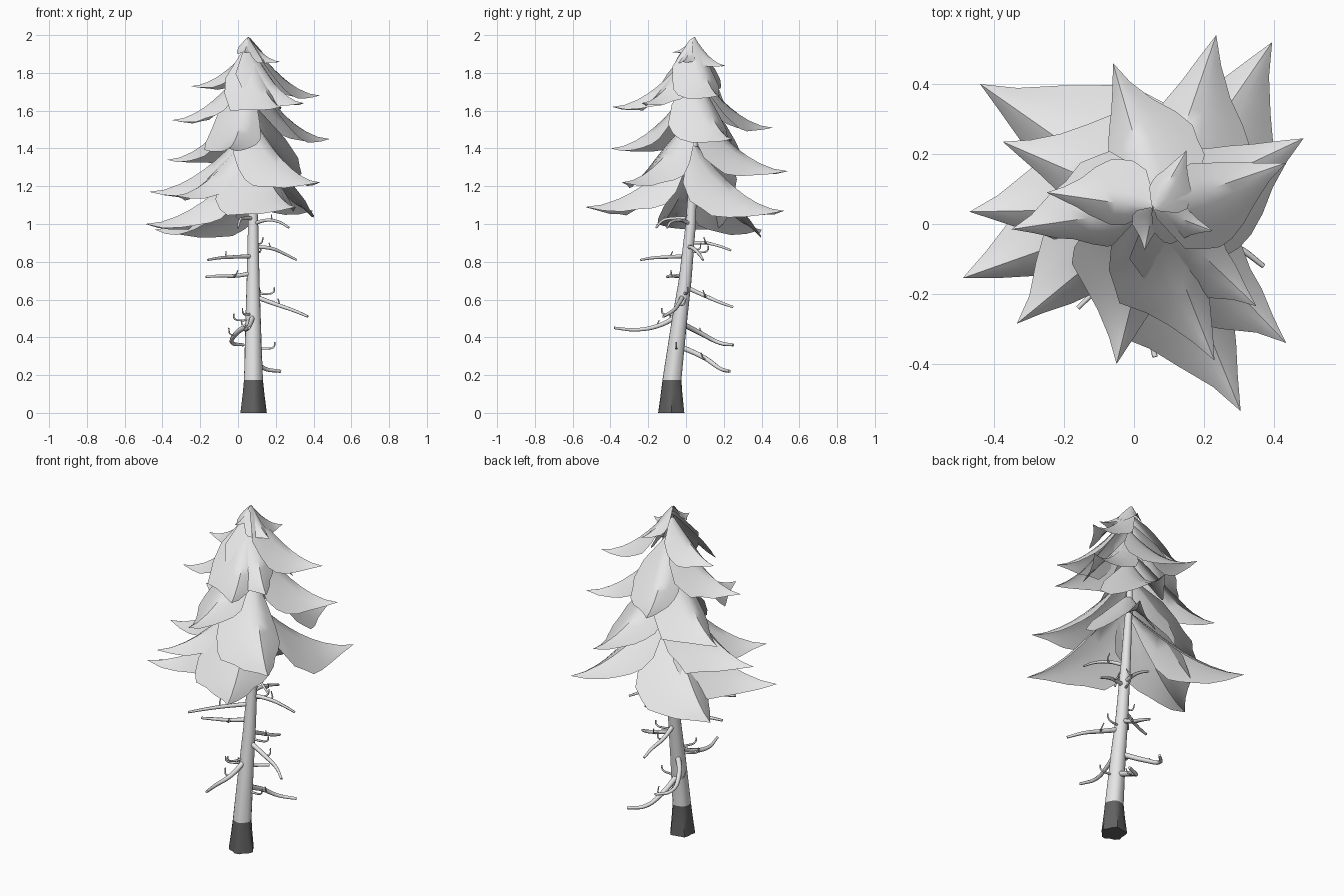
import bpy, bmesh, math, random
from mathutils import Vector

random.seed(4)
if "Cube" in bpy.data.objects:
    bpy.data.objects.remove(bpy.data.objects["Cube"])


def material(name, value):
    m = bpy.data.materials.new(name)
    m.use_nodes = True
    col = (value, value, value, 1)
    m.diffuse_color = col
    m.node_tree.nodes["Principled BSDF"].inputs["Base Color"].default_value = col
    return m


NEEDLES = material("pale foliage", 0.8)
WOOD = material("pale bark", 0.78)
DARK = material("dark root bark", 0.12)


def finish(name, bm, mats):
    mesh = bpy.data.meshes.new(name)
    bm.normal_update()
    bm.to_mesh(mesh)
    bm.free()
    ob = bpy.data.objects.new(name, mesh)
    bpy.context.collection.objects.link(ob)
    for m in mats:
        mesh.materials.append(m)
    bpy.ops.object.select_all(action='DESELECT')
    ob.select_set(True)
    bpy.context.view_layer.objects.active = ob
    bpy.ops.object.shade_smooth_by_angle(angle=math.radians(50))


# Leaning trunk: height, lean in y, radius
TRUNK = [(0, -.077, .066), (.1, -.075, .056), (.175, -.073, .05), (.45, -.04, .042),
         (.7, -.005, .034), (1.0, .025, .027), (1.4, .045, .018), (1.93, .045, .006)]


def trunk_y(z):
    for (z0, y0, _), (z1, y1, _) in zip(TRUNK, TRUNK[1:]):
        if z <= z1:
            return y0 + (y1 - y0) * (z - z0) / (z1 - z0)
    return TRUNK[-1][1]


def trunk_x(z):
    return .08 - .025 * max(0, z - 1)


def make_trunk():
    bm = bmesh.new()
    sides = 16
    rings = []
    for z, y, r in TRUNK:
        ring = []
        for i in range(sides):
            a = math.tau * i / sides
            flute = 1 + .12 * math.cos(5 * a + .6) * max(0, 1 - z / .3)
            ring.append(bm.verts.new((trunk_x(z) + r * flute * math.cos(a),
                                      y + r * flute * math.sin(a), z)))
        rings.append(ring)
    for k, (lo, hi) in enumerate(zip(rings, rings[1:])):
        for i in range(sides):
            j = (i + 1) % sides
            f = bm.faces.new((lo[i], lo[j], hi[j], hi[i]))
            f.material_index = 1 if k < 2 else 0
    bm.faces.new(rings[0][::-1]).material_index = 1
    bm.faces.new(rings[-1])
    finish("trunk", bm, [WOOD, DARK])


# Boughs: lopsided drooping sheets. Ribs: position along the bough,
# width of the broad clockwise side, width of the narrow side
RIBS = [(0, .08, .02), (.12, .35, .12), (.25, .42, .2), (.36, .42, .22), (.46, .4, .19),
        (.58, .29, .14), (.7, .19, .1), (.85, .08, .05), (1, 0, 0)]
CROSS = [-1, -.75, -.5, -.25, 0, .5, 1]


def make_bough(name, tip, rise):
    tip = Vector(tip)
    root_z = min(tip.z + rise, 1.99)
    root = Vector((trunk_x(root_z), trunk_y(root_z), root_z))
    flat = Vector((tip.x - root.x, tip.y - root.y, 0))
    length = flat.length
    side = Vector((-flat.y, flat.x, 0)).normalized()
    bm = bmesh.new()
    rows = []
    for t, broad, narrow in RIBS:
        ridge = root + flat * t
        ridge.z = tip.z + (root_z - tip.z) * (1 - t) ** 1.8
        if t == 1:
            rows.append([bm.verts.new(tip)])
            continue
        row = []
        wobble = random.uniform(.93, 1.07)
        for v in CROSS:
            spread = length * wobble * (broad if v < 0 else narrow)
            droop = .65 if v < 0 else 1.05
            p = ridge + side * spread * v
            p.z -= droop * spread * abs(v) ** 1.35
            row.append(bm.verts.new(p))
        rows.append(row)
    for a, b in zip(rows, rows[1:]):
        for i in range(len(CROSS) - 1):
            if len(b) == 1:
                bm.faces.new((a[i + 1], a[i], b[0]))
            else:
                bm.faces.new((a[i + 1], a[i], b[i], b[i + 1]))
    bmesh.ops.recalc_face_normals(bm, faces=bm.faces)
    if sum(f.normal.z for f in bm.faces) < 0:
        bmesh.ops.reverse_faces(bm, faces=bm.faces)
    finish(name, bm, [NEEDLES])


# Rise from tip to root, then the tips of each tier
BOUGHS = {
    "lower": (.36, [(-.44, .40, .97), (-.49, -.155, 1.0), (.395, .52, 1.07), (.305, -.535, 1.09),
                    (-.47, .035, 1.17), (-.335, -.285, 1.15), (.435, -.34, 1.22)]),
    "middle": (.36, [(.235, .54, 1.28), (-.375, .235, 1.34),
                     (-.05, -.40, 1.4), (.485, .245, 1.45)]),
    "upper": (.32, [(-.06, .46, 1.51), (-.35, -.015, 1.55), (.23, -.39, 1.62),
                    (.35, -.235, 1.64), (.435, .175, 1.68)]),
    "top": (.2, [(-.25, .09, 1.73), (.15, .21, 1.84), (.225, -.02, 1.86), (.03, -.075, 1.91)]),
}


# Bare branches as tapered tubes
def make_branch(name, points, radius):
    cu = bpy.data.curves.new(name, 'CURVE')
    cu.dimensions = '3D'
    cu.bevel_depth = radius
    cu.bevel_resolution = 1
    cu.use_fill_caps = True
    cu.resolution_u = 5
    sp = cu.splines.new('BEZIER')
    sp.bezier_points.add(len(points) - 1)
    for i, (bp, co) in enumerate(zip(sp.bezier_points, points)):
        bp.co = co
        bp.handle_left_type = bp.handle_right_type = 'AUTO'
        bp.radius = 1 - .5 * i / (len(points) - 1)
    cu.materials.append(WOOD)
    bpy.context.collection.objects.link(bpy.data.objects.new(name, cu))


# Each branch: starting height, then the points it passes through
BRANCHES = [
    (.36, (.09, .1, .29), (.14, .18, .235), (.225, .23, .22)),
    (.48, (-.01, .08, .42), (-.03, .18, .37), (.03, .25, .36)),
    (.52, (.06, -.15, .46), (.04, -.27, .44), (.06, -.38, .45)),
    (.62, (.2, -.04, .575), (.3, -.07, .54), (.37, -.12, .51)),
    (.67, (.08, .1, .62), (.1, .18, .585), (.1, .25, .56)),
    (.74, (-.02, -.04, .725), (-.1, -.08, .725), (-.17, -.1, .72)),
    (.83, (-.03, -.1, .825), (-.1, -.18, .82), (-.16, -.24, .81)),
    (.88, (.18, .04, .87), (.25, .07, .84), (.31, .09, .81)),
    (.9, (.09, .1, .9), (.1, .17, .885), (.1, .24, .86)),
    (1.0, (.15, -.03, 1.02), (.22, -.08, 1.01), (.27, -.1, .98)),
    (1.03, (.03, -.06, 1.03), (.01, -.12, 1.02), (0, -.16, .98)),
]

make_trunk()
for tier, (rise, tips) in BOUGHS.items():
    for n, tip in enumerate(tips):
        make_bough(f"{tier}_bough_{n + 1}", tip, rise)

for n, (z, *path) in enumerate(BRANCHES):
    start = (trunk_x(z), trunk_y(z), z)
    make_branch(f"bare_branch_{n + 1}", [start] + path, .02 - .009 * z)
    # Hooked twig curling up from each branch
    p = Vector(path[0])
    out = (Vector(path[1]) - p).normalized()
    turn = Vector((-out.y, out.x, 0)) * (1 if n % 2 else -1)
    make_branch(f"twig_{n + 1}", [p, p + turn * .03 + out * .01,
                                  p + turn * .045 + Vector((0, 0, .03))], .006)

# Short hooked stubs straight off the trunk
for n, (z, a) in enumerate([(.35, 0), (.5, 3.6), (.64, .2), (.53, 4.2), (.86, 1.2)]):
    d = Vector((math.cos(a), math.sin(a), 0))
    s = Vector((trunk_x(z), trunk_y(z), z))
    make_branch(f"stub_{n + 1}", [s, s + d * .07 - Vector((0, 0, .01)),
                                  s + d * .11, s + d * .115 + Vector((0, 0, .025))], .007)
